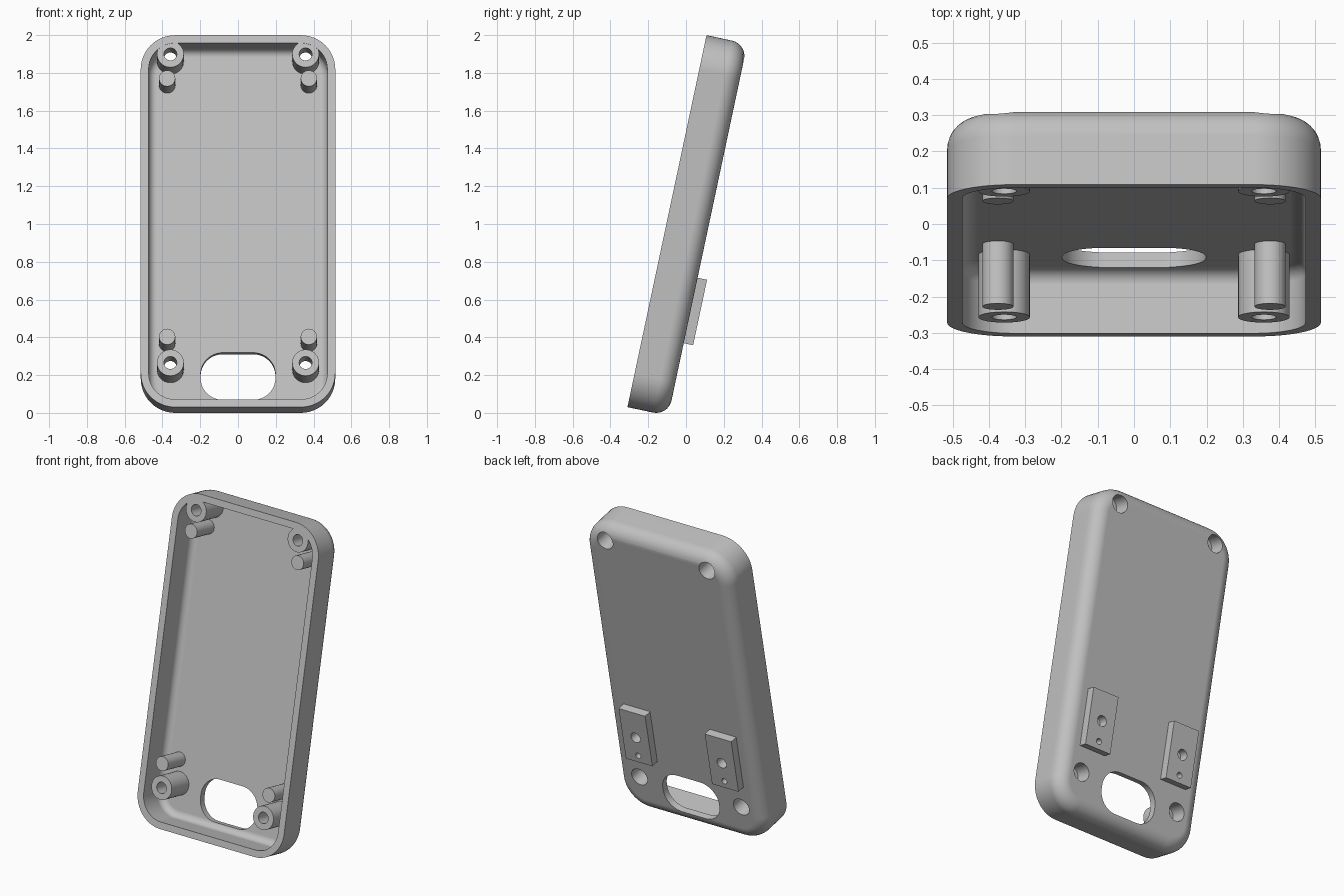
import bpy, bmesh
from math import sin, cos, pi, radians
from mathutils import Matrix, Vector

if "Cube" in bpy.data.objects:
    bpy.data.objects.remove(bpy.data.objects["Cube"], do_unlink=True)

# Case sizes: x across, y through the depth, z along the height
WIDTH, HEIGHT, DEPTH = 1.03, 2.013, 0.221
WALL, CORNER, FILLET, INNER_FILLET = 0.042, 0.183, 0.083, 0.042
FLOOR = DEPTH - WALL
LEAN = Matrix.Translation((0, -0.31, 0.0305)) @ Matrix.Rotation(radians(-12), 4, "X")

grey = bpy.data.materials.new("light_grey_plastic")
grey.use_nodes = True
grey.diffuse_color = (0.53, 0.53, 0.53, 1)
grey.node_tree.nodes["Principled BSDF"].inputs["Base Color"].default_value = grey.diffuse_color


def make_object(name, bm):
    bmesh.ops.recalc_face_normals(bm, faces=bm.faces)
    mesh = bpy.data.meshes.new(name)
    bm.to_mesh(mesh)
    bm.free()
    mesh.materials.append(grey)
    obj = bpy.data.objects.new(name, mesh)
    bpy.context.collection.objects.link(obj)
    return obj


def loft(name, width, height, radius, centre_z, rings, segments=12):
    """Skin rounded rectangles; each ring is (inset, y)."""
    bm = bmesh.new()
    loops = []
    for inset, y in rings:
        r = radius - inset
        loop = []
        for quarter, (sx, sz) in enumerate([(1, 1), (-1, 1), (-1, -1), (1, -1)]):
            for i in range(segments + 1):
                a = (quarter + i / segments) * pi / 2
                x = sx * (width / 2 - radius) + r * cos(a)
                z = centre_z + sz * (height / 2 - radius) + r * sin(a)
                loop.append(bm.verts.new((x, y, z)))
        loops.append(loop)
    for a, b in zip(loops, loops[1:]):
        for i in range(len(a)):
            j = (i + 1) % len(a)
            bm.faces.new((a[i], a[j], b[j], b[i]))
    bm.faces.new(loops[0])
    bm.faces.new(loops[-1])
    return make_object(name, bm)


def cylinder(name, x, z, radius, y0, y1, sides=40):
    bm = bmesh.new()
    place = Matrix.Translation((x, (y0 + y1) / 2, z)) @ Matrix.Rotation(pi / 2, 4, "X")
    bmesh.ops.create_cone(bm, cap_ends=True, segments=sides, radius1=radius,
                          radius2=radius, depth=y1 - y0, matrix=place)
    return make_object(name, bm)


def box(name, centre, size):
    bm = bmesh.new()
    bmesh.ops.create_cube(bm, size=1, matrix=Matrix.Translation(centre) @ Matrix.Diagonal((*size, 1)))
    return make_object(name, bm)


def activate(obj):
    bpy.ops.object.select_all(action="DESELECT")
    obj.select_set(True)
    bpy.context.view_layer.objects.active = obj


def cut(obj, cutters):
    activate(obj)
    for cutter in cutters:
        mod = obj.modifiers.new("cut", "BOOLEAN")
        mod.operation, mod.solver, mod.object = "DIFFERENCE", "EXACT", cutter
        bpy.ops.object.modifier_apply(modifier=mod.name)


def arc(inset, back, radius, steps=8):
    """Rings of a rounded back edge, from the wall to the flat."""
    return [(inset + radius * (1 - cos(t)), back - radius * (1 - sin(t)))
            for t in [i / steps * pi / 2 for i in range(steps + 1)]]


# Open tray: back, outer fillet, rim, inner wall, inner fillet, floor
outer = arc(0, DEPTH, FILLET)[::-1]
inner = arc(WALL, FLOOR, INNER_FILLET)
shell = loft("case_shell", WIDTH, HEIGHT, CORNER, HEIGHT / 2,
             outer + [(0, 0), (WALL, 0)] + inner)
parts, cutters = [shell], []

# Rounded opening low in the back
cutters.append(loft("slot_cutter", 0.396, 0.256, 0.118, 0.205, [(0, 0.1), (0, 0.3)]))

# Screw bosses and locating pegs, mirrored left and right
for side, sx in (("left", 1), ("right", -1)):
    for level, boss_z, peg_z in (("lower", 0.241, 0.382),
                                 ("upper", HEIGHT - 0.102, HEIGHT - 0.233)):
        boss = cylinder(f"{level}_{side}_screw_boss", sx * 0.358, boss_z, 0.071, 0.003, 0.19)
        drills = [cylinder("screw_hole", sx * 0.358, boss_z, 0.034, -0.05, 0.3),
                  cylinder("counterbore", sx * 0.358, boss_z, 0.055, 0.12, 0.3)]
        cut(boss, drills)
        cutters += drills
        peg = cylinder(f"{level}_{side}_peg", sx * 0.375, peg_z, 0.043, 0.003, 0.195)
        parts += [boss, peg]

    # Mounting block on the back with two blind holes
    block = box(f"{side}_mounting_block", (sx * 0.303, 0.241, 0.57), (0.186, 0.062, 0.354))
    drills = [cylinder("large_hole", sx * 0.303, 0.567, 0.033, 0.215, 0.3),
              cylinder("small_hole", sx * 0.303, 0.44, 0.018, 0.215, 0.3, 24)]
    cut(block, drills)
    cutters += drills
    parts.append(block)

cut(shell, cutters)
for cutter in cutters:
    bpy.data.objects.remove(cutter, do_unlink=True)

# Lean everything back and smooth the curved faces
for obj in parts:
    obj.data.transform(LEAN)
    activate(obj)
    bpy.ops.object.shade_smooth_by_angle(angle=radians(30))
    obj.modifiers.new("even_normals", "WEIGHTED_NORMAL").keep_sharp = True
